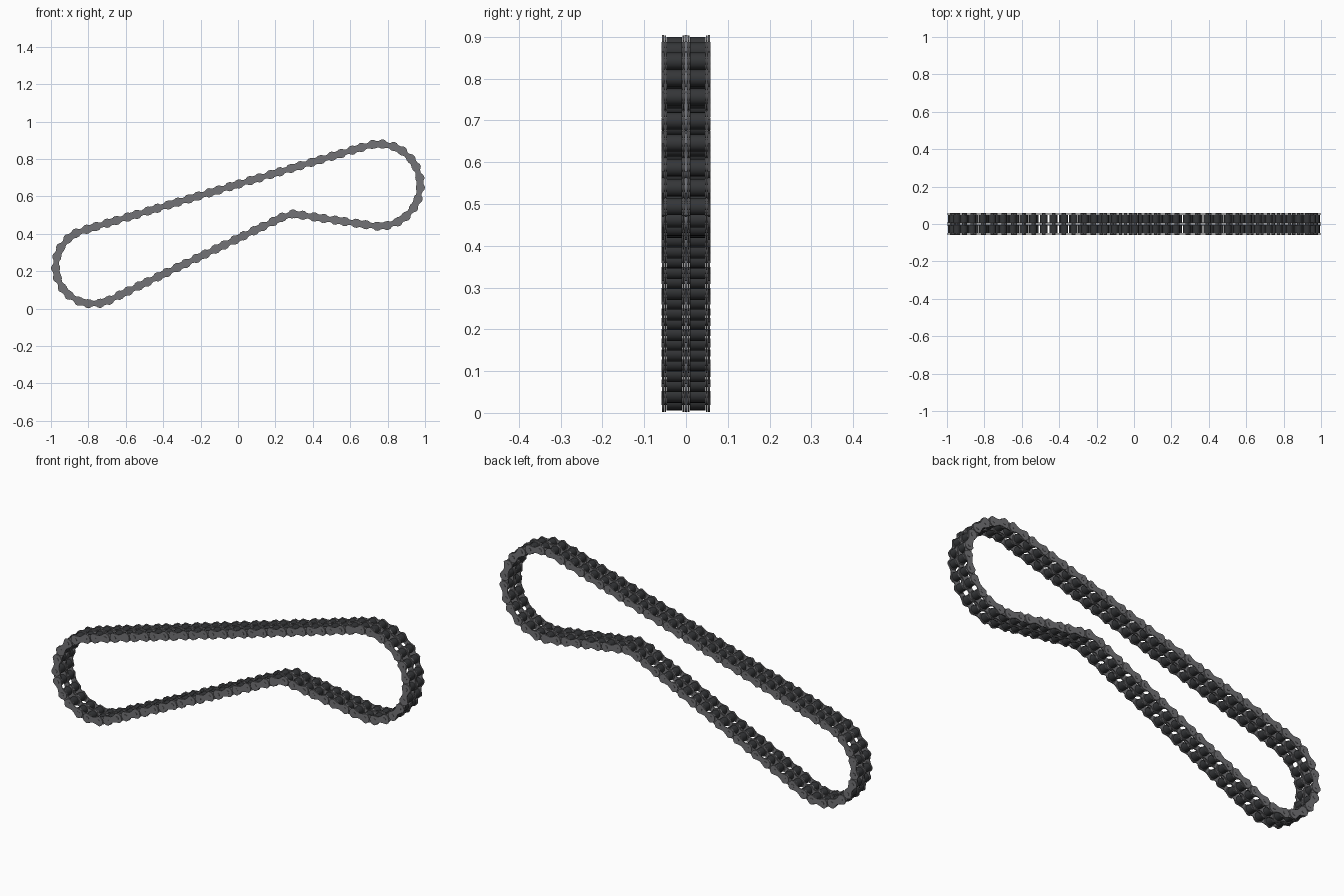
import bpy, bmesh, math
from mathutils import Vector

if "Cube" in bpy.data.objects:
    bpy.data.objects.remove(bpy.data.objects["Cube"])

# ---- chain path: wheels as (centre, radius, turn) with turn +1 clockwise, -1 reversed
WHEELS = [(Vector((-0.775, 0.225)), 0.20, 1),
          (Vector((0.755, 0.66)), 0.22, 1),
          (Vector((0.295, 0.40)), 0.105, -1)]
LINKS = 40            # pairs of inner + outer links
INNER_SHARE = 0.47    # inner link length as a share of one pair


def tangent_angle(a, b):
    """Angle of the left-hand normal of the straight run from wheel a to b."""
    d = b[0] - a[0]
    return math.atan2(d.y, d.x) + math.acos((a[2] * a[1] - b[2] * b[1]) / d.length)


def chain_path():
    pts = []
    n = len(WHEELS)
    for i, (c, r, s) in enumerate(WHEELS):
        a_in = tangent_angle(WHEELS[i - 1], WHEELS[i])
        a_out = tangent_angle(WHEELS[i], WHEELS[(i + 1) % n])
        sweep = (s * (a_in - a_out)) % (2 * math.pi)
        for k in range(61):
            a = a_in - s * sweep * k / 60
            pts.append(c + s * r * Vector((math.cos(a), math.sin(a))))
    return pts


def place_pins(pts):
    segs = list(zip(pts, pts[1:] + pts[:1]))
    total = sum((b - a).length for a, b in segs)
    period = total / LINKS
    targets = []
    for i in range(LINKS):
        targets += [i * period, (i + INNER_SHARE) * period]
    out, run, t = [], 0.0, 0
    for a, b in segs:
        l = (b - a).length
        while t < len(targets) and targets[t] <= run + l + 1e-9:
            out.append(a.lerp(b, (targets[t] - run) / l if l > 1e-9 else 0))
            t += 1
        run += l
    return out


def extrude_outline(bm, outline, y0, y1):
    """Solid between y0 and y1 from an outline of (x, z) points."""
    lo = [bm.verts.new((p.x, y0, p.y)) for p in outline]
    hi = [bm.verts.new((p.x, y1, p.y)) for p in outline]
    bm.faces.new(lo)
    bm.faces.new(hi[::-1])
    n = len(lo)
    for i in range(n):
        j = (i + 1) % n
        bm.faces.new((lo[j], lo[i], hi[i], hi[j]))


def circle(c, r, n):
    return [c + r * Vector((math.cos(2 * math.pi * i / n), math.sin(2 * math.pi * i / n)))
            for i in range(n)]


def plate_outline(a, b, r, waist):
    """Waisted figure-eight link plate between pins a and b."""
    u = (b - a).normalized()
    v = Vector((-u.y, u.x))
    half, mid = (b - a).length / 2, (a + b) / 2
    side = [(half + r * math.cos(t), r * math.sin(t))
            for t in (math.radians(-80 + 20 * i) for i in range(9))]
    side += [(half * 0.5, waist + (r - waist) * 0.3), (0, waist), (-half * 0.5, waist + (r - waist) * 0.3)]
    pts = side + [(-x, -z) for x, z in side]
    return [mid + u * x + v * z for x, z in pts]


def finish(bm, name, mat):
    bmesh.ops.recalc_face_normals(bm, faces=bm.faces)
    me = bpy.data.meshes.new(name)
    bm.to_mesh(me)
    bm.free()
    ob = bpy.data.objects.new(name, me)
    bpy.context.collection.objects.link(ob)
    me.materials.append(mat)
    bpy.ops.object.select_all(action='DESELECT')
    ob.select_set(True)
    bpy.context.view_layer.objects.active = ob
    bpy.ops.object.shade_smooth_by_angle(angle=math.radians(35))


def material(name, col):
    m = bpy.data.materials.new(name)
    m.diffuse_color = (*col, 1)
    m.use_nodes = True
    m.node_tree.nodes["Principled BSDF"].inputs["Base Color"].default_value = m.diffuse_color
    return m


steel = material("plate_steel", (0.17, 0.17, 0.18))
dark = material("roller_steel", (0.035, 0.037, 0.04))
pins = place_pins(chain_path())
count = len(pins)

# rollers: two strands side by side
bm = bmesh.new()
for p in pins:
    for s in (-1, 1):
        extrude_outline(bm, circle(p, 0.0205, 20), *sorted((s * 0.009, s * 0.047)))
finish(bm, "rollers", dark)

# pins running through both strands
bm = bmesh.new()
for p in pins:
    extrude_outline(bm, circle(p, 0.0085, 14), -0.0585, 0.0585)
finish(bm, "pins", steel)

# inner link plates: both ends of every roller pair
bm = bmesh.new()
for i in range(0, count, 2):
    shape = plate_outline(pins[i], pins[i + 1], 0.0245, 0.0175)
    for s in (-1, 1):
        for y0, y1 in ((0.0045, 0.0085), (0.0475, 0.0510)):
            extrude_outline(bm, shape, *sorted((s * y0, s * y1)))
finish(bm, "inner_plates", steel)

# outer link plates on both faces plus the shared centre plate
bm = bmesh.new()
for i in range(1, count, 2):
    shape = plate_outline(pins[i], pins[(i + 1) % count], 0.025, 0.0135)
    for y0, y1 in ((-0.0570, -0.0530), (-0.0030, 0.0030), (0.0530, 0.0570)):
        extrude_outline(bm, shape, y0, y1)
finish(bm, "outer_plates", steel)
